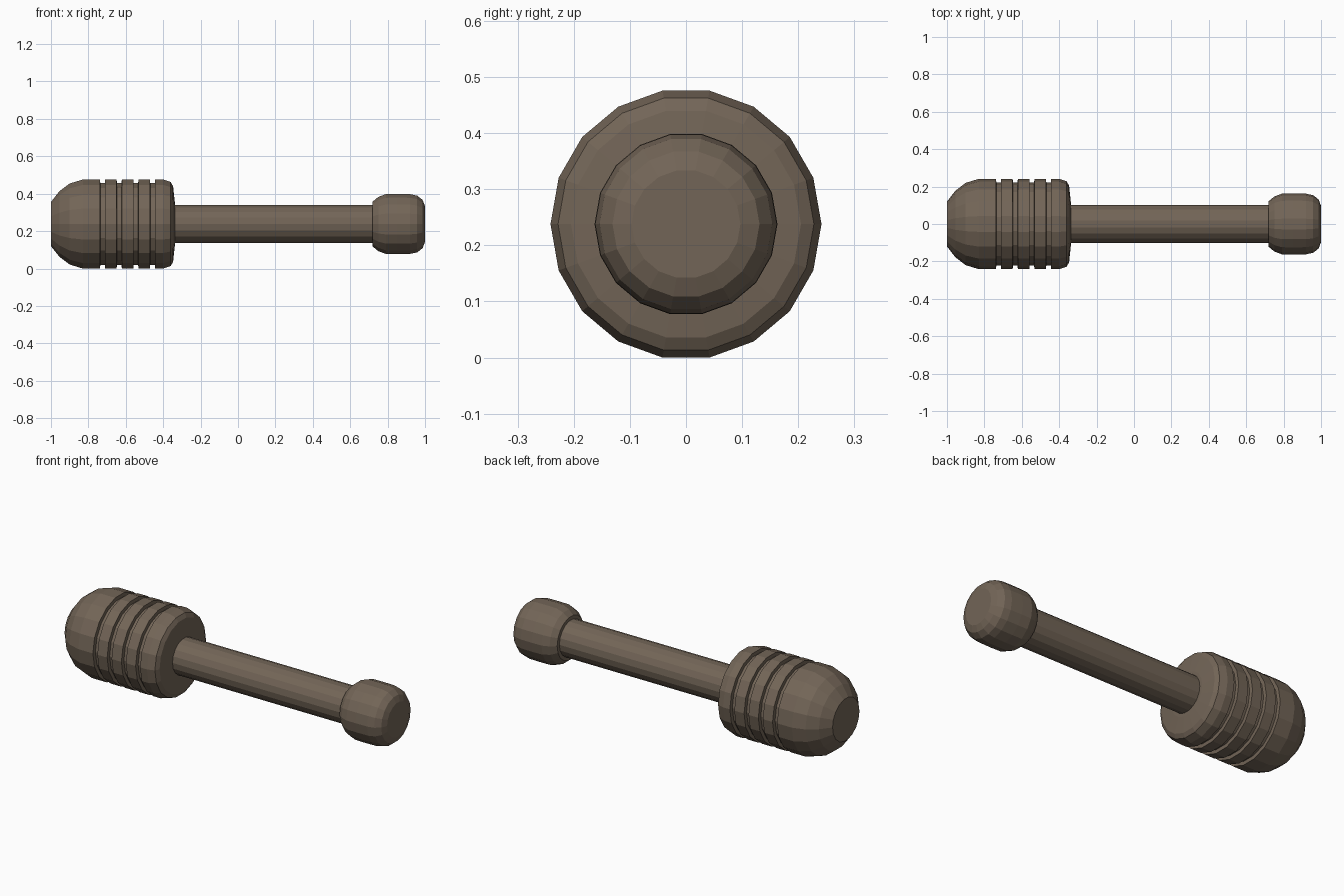
import bpy, bmesh, math

if "Cube" in bpy.data.objects:
    bpy.data.objects.remove(bpy.data.objects["Cube"])

SIDES = 18
R = 0.2415
ZC = R * math.cos(math.pi / SIDES)   # rests on one flat side

wood = bpy.data.materials.new("wood")
wood.diffuse_color = (0.17, 0.13, 0.095, 1)
wood.use_nodes = True
wood.node_tree.nodes["Principled BSDF"].inputs["Base Color"].default_value = wood.diffuse_color


def lathe_x(name, profile):
    """Turn (x, radius) points around the long axis into a capped solid."""
    bm = bmesh.new()
    rings = []
    for x, r in profile:
        rings.append([bm.verts.new((x,
                                    r * math.cos(2 * math.pi * i / SIDES),
                                    ZC + r * math.sin(2 * math.pi * i / SIDES)))
                      for i in range(SIDES)])
    for a, b in zip(rings, rings[1:]):
        for i in range(SIDES):
            j = (i + 1) % SIDES
            bm.faces.new((a[i], a[j], b[j], b[i]))
    bm.faces.new(rings[0])
    bm.faces.new(rings[-1])
    bmesh.ops.recalc_face_normals(bm, faces=bm.faces)
    me = bpy.data.meshes.new(name)
    bm.to_mesh(me)
    bm.free()
    me.materials.append(wood)
    ob = bpy.data.objects.new(name, me)
    bpy.context.collection.objects.link(ob)
    return ob


# Grooved head: domed end, four grooves, rounded shoulder
head = [(-1.0, 0.12), (-0.955, 0.178), (-0.90, 0.22), (-0.83, R)]
for k in range(4):
    x0 = -0.738 + 0.089 * k
    x1 = x0 + 0.028
    head += [(x0, R), (x0 + 0.002, 0.222), (x1 - 0.002, 0.222), (x1, R)]
head += [(-0.40, R), (-0.36, 0.228), (-0.347, 0.205), (-0.338, 0.12)]
lathe_x("grooved_head", head)

# Handle, ends buried in head and knob
lathe_x("handle", [(-0.40, 0.102), (0.76, 0.102)])

# Rounded end knob
lathe_x("end_knob", [(0.72, 0.122), (0.75, 0.147), (0.79, 0.162), (0.85, 0.163),
                     (0.92, 0.162), (0.958, 0.154), (0.987, 0.131), (1.0, 0.097)])
